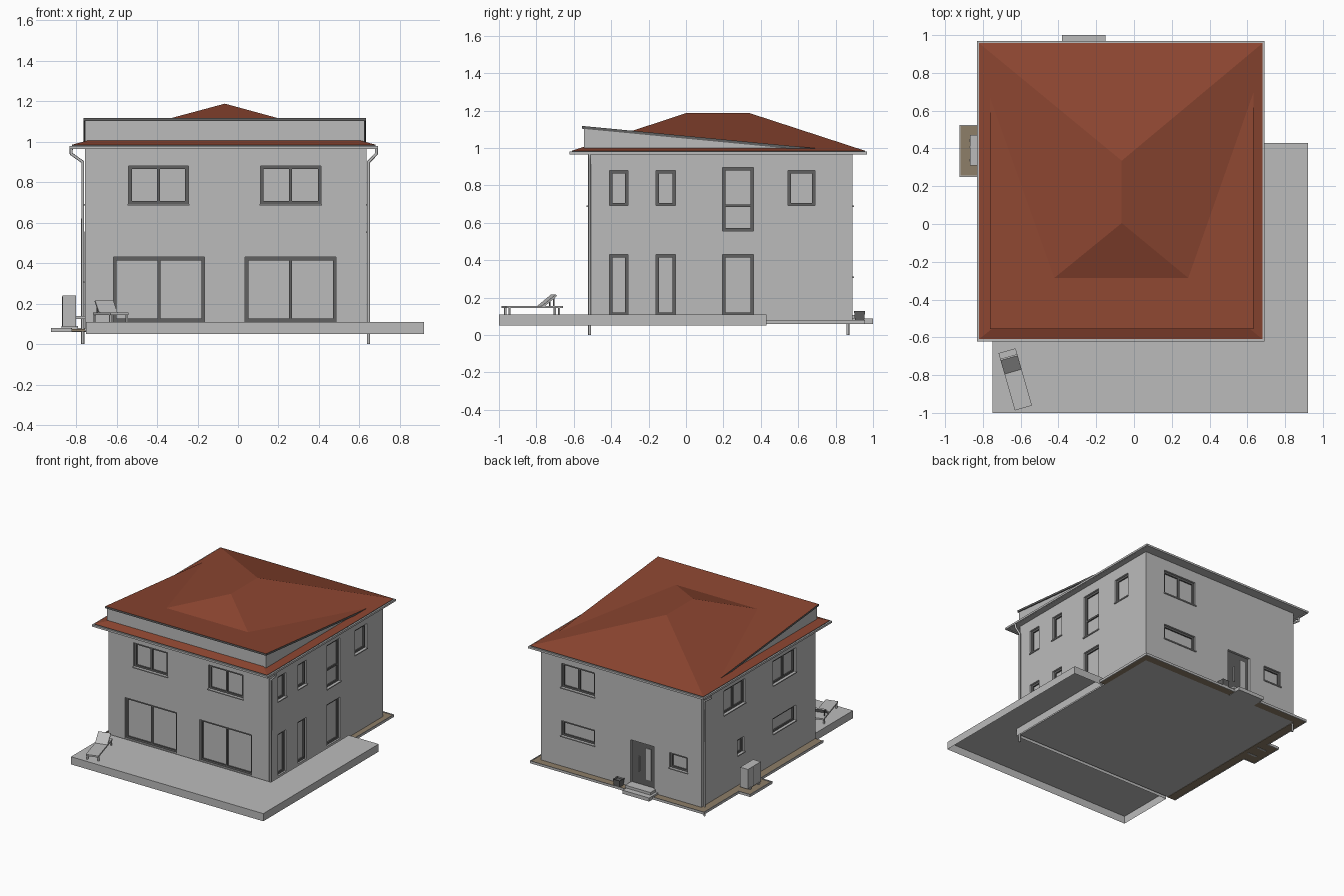
import bpy, bmesh, math
from mathutils import Vector, Matrix

if "Cube" in bpy.data.objects:
    bpy.data.objects.remove(bpy.data.objects["Cube"])


def material(name, r, g, b):
    m = bpy.data.materials.new(name)
    m.diffuse_color = (r, g, b, 1)
    m.use_nodes = True
    m.node_tree.nodes["Principled BSDF"].inputs["Base Color"].default_value = m.diffuse_color
    return m


LIGHT = material("light_grey", .5, .5, .5)
DARK = material("dark_grey", .12, .12, .12)
TILE = material("terracotta", .26, .06, .03)
TAN = material("gravel_tan", .27, .21, .14)


def finish(name, bm, mats):
    bmesh.ops.recalc_face_normals(bm, faces=bm.faces)
    me = bpy.data.meshes.new(name)
    bm.to_mesh(me)
    bm.free()
    for m in mats:
        me.materials.append(m)
    ob = bpy.data.objects.new(name, me)
    bpy.context.collection.objects.link(ob)
    return ob


def boxes(name, items):
    """One object from boxes given as (x0, x1, y0, y1, z0, z1, material)."""
    bm = bmesh.new()
    mats = []
    for x0, x1, y0, y1, z0, z1, m in items:
        if m not in mats:
            mats.append(m)
        lo = Vector((min(x0, x1), min(y0, y1), z0))
        hi = Vector((max(x0, x1), max(y0, y1), z1))
        mat = Matrix.Translation((lo + hi) / 2) @ Matrix.Diagonal((*(hi - lo), 1))
        made = bmesh.ops.create_cube(bm, size=1, matrix=mat)
        for f in {f for v in made["verts"] for f in v.link_faces}:
            f.material_index = mats.index(m)
    return finish(name, bm, mats)


def prism(name, pts, vec, mat):
    """Polygon swept along vec."""
    bm = bmesh.new()
    a = [bm.verts.new(p) for p in pts]
    b = [bm.verts.new(Vector(p) + Vector(vec)) for p in pts]
    bm.faces.new(a)
    bm.faces.new(b)
    for i in range(len(a)):
        j = (i + 1) % len(a)
        bm.faces.new((a[i], a[j], b[j], b[i]))
    return finish(name, bm, [mat])


def tube(name, pts, r, mat):
    cu = bpy.data.curves.new(name, "CURVE")
    cu.dimensions = "3D"
    cu.bevel_depth, cu.bevel_resolution, cu.use_fill_caps = r, 2, True
    sp = cu.splines.new("POLY")
    sp.points.add(len(pts) - 1)
    for p, q in zip(sp.points, pts):
        p.co = (*q, 1)
    cu.materials.append(mat)
    ob = bpy.data.objects.new(name, cu)
    bpy.context.collection.objects.link(ob)


# house body
X0, X1, Y0, Y1 = -.757, .635, -.525, .89
walls = boxes("walls", [(X0, X1, Y0, Y1, .065, .975, LIGHT)])


def on_wall(side, u0, u1, d0, d1, z0, z1, m):
    """Box on a wall, d measured inward from its surface."""
    if side == "front":
        return (u0, u1, Y0 + d0, Y0 + d1, z0, z1, m)
    if side == "back":
        return (u0, u1, Y1 - d0, Y1 - d1, z0, z1, m)
    if side == "left":
        return (X0 + d0, X0 + d1, u0, u1, z0, z1, m)
    return (X1 - d0, X1 - d1, u0, u1, z0, z1, m)


# windows: side, u0, u1, z0, z1, split (v = upright, h = bar, n = none)
windows = [
    ("front", -.54, -.245, .69, .88, "v"), ("front", .11, .41, .69, .88, "v"),
    ("front", -.615, -.165, .11, .43, "v"), ("front", .035, .485, .11, .43, "v"),
    ("right", -.41, -.31, .69, .88, "n"), ("right", -.16, -.055, .69, .88, "n"),
    ("right", .195, .36, .555, .895, "h"), ("right", .545, .69, .69, .88, "n"),
    ("right", -.41, -.31, .105, .43, "n"), ("right", -.16, -.055, .105, .43, "n"),
    ("right", .195, .36, .105, .43, "n"),
    ("back", .17, .46, .69, .88, "v"), ("back", .17, .46, .31, .43, "n"),
    ("back", -.635, -.48, .31, .43, "n"),
    ("left", .35, .61, .69, .88, "v"), ("left", -.28, 0, .69, .88, "v"),
    ("left", .36, .44, .31, .43, "n"), ("left", -.28, 0, .31, .43, "n"),
]
DOOR = ("back", -.345, -.14, .105, .44)
cuts = []
F = .016
for i, (s, a, b, z0, z1, split) in enumerate(windows):
    cuts.append(on_wall(s, a, b, -.02, .03, z0, z1, LIGHT))
    parts = [on_wall(s, a, b, .024, .032, z0, z1, LIGHT)]
    frame = [(a, a + F, z0, z1), (b - F, b, z0, z1),
             (a + F, b - F, z0, z0 + F), (a + F, b - F, z1 - F, z1)]
    if split == "v":
        c = (a + b) / 2
        frame.append((c - F / 2, c + F / 2, z0 + F, z1 - F))
    elif split == "h":
        frame.append((a + F, b - F, .684, .698))
    parts += [on_wall(s, p, q, .014, .03, r, t, DARK) for p, q, r, t in frame]
    # sill
    if z0 > .2:
        parts.append(on_wall(s, a - .005, b + .005, -.008, .014, z0 - .006, z0 + .002, LIGHT))
    boxes(f"{s}_window_{i}", parts)

# front door with a glass strip, handle
s, a, b, z0, z1 = DOOR
cuts.append(on_wall(s, a, b, -.02, .03, z0, z1, LIGHT))
boxes("entrance_door", [on_wall(s, a, b, .018, .032, z0, z1, DARK),
                        on_wall(s, a + .035, a + .08, .014, .02, z0 + .05, z1 - .04, LIGHT),
                        on_wall(s, b - .07, b - .063, .006, .018, z0 + .1, z0 + .22, LIGHT)])
cutter = boxes("opening_cutter", cuts)
cutter.hide_render = True
cutter.display_type = "WIRE"
mod = walls.modifiers.new("openings", "BOOLEAN")
mod.operation, mod.object, mod.solver = "DIFFERENCE", cutter, "EXACT"

# hipped roof
ex0, ex1, ey0, ey1 = -.82, .68, -.61, .957
bm = bmesh.new()
low = [bm.verts.new((x, y, .985)) for x, y in ((ex0, ey0), (ex1, ey0), (ex1, ey1), (ex0, ey1))]
r0, r1 = bm.verts.new((-.065, .005, 1.188)), bm.verts.new((-.065, .335, 1.188))
for f in ((low[0], low[1], r0), (low[1], low[2], r1, r0), (low[2], low[3], r1),
          (low[3], low[0], r0, r1)):
    bm.faces.new(f)
bm.faces.new(low)
finish("hip_roof", bm, [TILE])
boxes("soffit", [(ex0 + .004, ex1 - .004, ey0 + .004, ey1 - .004, .968, .975, LIGHT)])
boxes("fascia", [(ex0, ex1, ey0, ey1, .974, .984, DARK)])

# gutters around the eaves
g = .012
boxes("gutters", [(ex0 - g, ex0, ey0 - g, ey1 + g, .965, .98, LIGHT),
                  (ex1, ex1 + g, ey0 - g, ey1 + g, .965, .98, LIGHT),
                  (ex0, ex1, ey0 - g, ey0, .965, .98, LIGHT),
                  (ex0, ex1, ey1, ey1 + g, .965, .98, LIGHT)])

# raised lean-to roof over the front
prism("upper_wall", [(-.755, -.545, .98), (-.755, -.545, 1.105), (-.755, .74, .98)],
      (1.38, 0, 0), LIGHT)
slab = prism("lean_to_roof", [(-.763, -.557, 1.118), (-.763, .8, .988),
                              (-.763, .8, .973), (-.763, -.557, 1.103)],
             (1.396, 0, 0), DARK)
slab.data.materials.append(TILE)
for p in slab.data.polygons:
    p.material_index = int(p.normal.z > .5)

# downpipes at two opposite corners, reaching to z = 0
for name, w, e, y in (("left_downpipe", X0 - .01, ex0 - .004, .865),
                      ("right_downpipe", X1 + .01, ex1 + .004, -.515)):
    tube(name, [(w, y, 0), (w, y, .9), (e, y, .94), (e, y, .97)], .008, LIGHT)

# L-shaped terrace, open underneath
terrace = prism("terrace", [(-.75, -1, .05), (.92, -1, .05), (.92, .43, .05),
                            (.66, .43, .05), (.66, -.535, .05), (-.75, -.535, .05)],
                (0, 0, .06), LIGHT)
bm = bmesh.new()
bm.from_mesh(terrace.data)
bmesh.ops.delete(bm, geom=[f for f in bm.faces if f.normal.z < -.5], context="FACES")
bm.to_mesh(terrace.data)
bm.free()

# gravel strip with kerb, and bed for the outdoor unit
boxes("gravel_strip", [(-.82, X0, Y0, .95, .062, .074, TAN), (X0, .68, Y1, .95, .062, .074, TAN),
                       (X1, .68, .43, Y1, .062, .074, TAN),
                       (-.918, -.82, .257, .518, .062, .074, TAN)])
boxes("kerb", [(-.826, -.82, Y0, .25, .06, .079, LIGHT), (-.826, -.82, .525, .956, .06, .079, LIGHT),
               (-.82, .686, .95, .956, .06, .079, LIGHT), (.68, .686, .43, .95, .06, .079, LIGHT),
               (-.925, -.918, .25, .525, .06, .079, LIGHT), (-.918, -.82, .25, .257, .06, .079, LIGHT),
               (-.918, -.82, .518, .525, .06, .079, LIGHT)])

# outdoor heating unit
boxes("outdoor_unit", [(-.867, -.8, .31, .47, .085, .24, LIGHT),
                       (-.872, -.79, .33, .345, .06, .09, LIGHT),
                       (-.872, -.79, .435, .45, .06, .09, LIGHT),
                       (-.87, -.866, .405, .409, .09, .235, DARK),
                       (-.8, X0, .38, .395, .125, .14, LIGHT)])

# entrance steps
boxes("entrance_steps", [(-.38, -.15, Y1, 1, .06, .088, LIGHT),
                         (-.36, -.14, Y1, .955, .088, .108, LIGHT)])

# planter
bm = bmesh.new()
bmesh.ops.create_cone(bm, cap_ends=True, segments=4, radius1=.034, radius2=.042, depth=.055,
                      matrix=Matrix.Translation((-.065, .928, .102)) @ Matrix.Rotation(math.pi / 4, 4, "Z"))
top = [f for f in bm.faces if f.calc_center_median().z > .128]
bmesh.ops.inset_region(bm, faces=top, thickness=.006)
bmesh.ops.translate(bm, verts=list({v for f in top for v in f.verts}), vec=(0, 0, -.012))
finish("planter", bm, [DARK])

# sun lounger, built along y then turned
place = Matrix.Translation((-.628, -.825, .11)) @ Matrix.Rotation(math.radians(16), 4, "Z")
parts = [(-.047, .047, -.155, .16, .034, .046, LIGHT)]
for x in (-.047, .037):
    for y in (-.14, .135):
        parts.append((x, x + .01, y, y + .01, 0, .036, LIGHT))
boxes("lounger_seat", parts).matrix_world = place
prism("lounger_backrest", [(-.047, .045, .046), (-.047, .12, .106),
                           (-.047, .128, .1), (-.047, .06, .044)],
      (.094, 0, 0), LIGHT).matrix_world = place
boxes("lounger_props", [(x, x + .006, .108, .114, .046, .095, DARK)
                        for x in (-.04, .034)]).matrix_world = place
